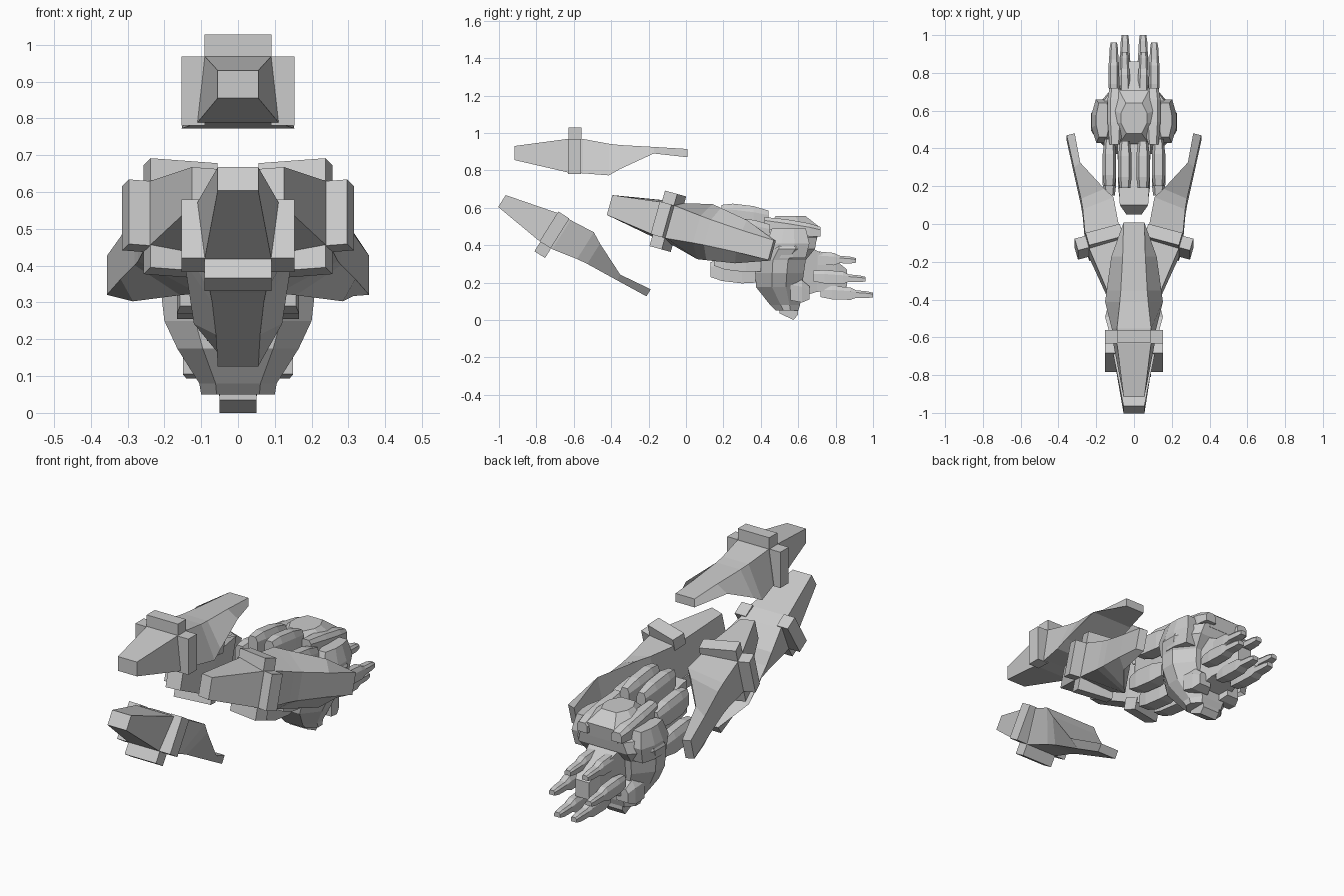
import bpy, bmesh
from mathutils import Matrix, Vector

cube = bpy.data.objects.get("Cube")
if cube:
    bpy.data.objects.remove(cube, do_unlink=True)

grey = bpy.data.materials.new("light_grey")
grey.use_nodes = True
grey.diffuse_color = (0.6, 0.6, 0.6, 1)
grey.node_tree.nodes["Principled BSDF"].inputs["Base Color"].default_value = (0.6, 0.6, 0.6, 1)


def loft(name, rings, frame=None):
    """Skin a row of matching point rings and cap both ends."""
    bm = bmesh.new()
    rows = [[bm.verts.new(p) for p in ring] for ring in rings]
    n = len(rows[0])
    for a, b in zip(rows, rows[1:]):
        for i in range(n):
            j = (i + 1) % n
            bm.faces.new((a[i], a[j], b[j], b[i]))
    bm.faces.new(rows[0])
    bm.faces.new(rows[-1])
    bmesh.ops.recalc_face_normals(bm, faces=bm.faces)
    if frame:
        bm.transform(frame)
    mesh = bpy.data.meshes.new(name)
    bm.to_mesh(mesh)
    bm.free()
    mesh.materials.append(grey)
    obj = bpy.data.objects.new(name, mesh)
    bpy.context.collection.objects.link(obj)
    return obj


def beam(name, stations, x=0, frame=None):
    """Trapezoid beam along y; station = y, top half width, bottom half width, top z, bottom z."""
    rings = [[(x - wt, y, zt), (x + wt, y, zt), (x + wb, y, zb), (x - wb, y, zb)]
             for y, wt, wb, zt, zb in stations]
    return loft(name, rings, frame)


def rod(name, x, z, stations, slope=0):
    """Bar along y with chamfered upper edges; station = y, half width, half height."""
    rings = []
    y0 = stations[0][0]
    for y, w, h in stations:
        c = z - slope * (y - y0)
        rings.append([(x + a * w, y, c + b * h) for a, b in
                      ((-.6, 1), (.6, 1), (1, .4), (1, -1), (-1, -1), (-1, .4))])
    return loft(name, rings)


def tower(name, levels, x=0):
    """Eight-sided stack along z; level = z, half width, front y, back y."""
    rings = []
    for z, w, f, b in levels:
        m, h = (f + b) / 2, (b - f) / 2
        rings.append([(x + i * w, m + j * h, z) for i, j in
                      ((-.58, -1), (.58, -1), (1, -.3), (1, .3), (.62, 1), (-.62, 1), (-1, .3), (-1, -.3))])
    return loft(name, rings)


# Four long armoured blades, each with a three-piece clamp
BLADE = [(-.925, .055, .055, .038, -.037), (-.64, .09, .11, .076, -.103),
         (-.56, .09, .118, .076, -.108), (-.42, .075, .153, .05, -.119),
         (-.36, .07, .145, .043, -.085), (-.18, .06, .12, .033, -.002),
         (0, .055, .055, .022, -.022)]


def blade(name, tip, tail, outward):
    tip, tail = Vector(tip), Vector(tail)
    fwd = (tail - tip).normalized()
    out = Vector(outward)
    out = (out - fwd * out.dot(fwd)).normalized()
    side = fwd.cross(out)
    frame = Matrix((side, fwd, out)).transposed().to_4x4()
    frame.translation = tail
    beam(name, BLADE, 0, frame)
    beam(name + "_clamp_top", [(y, .091, .091, .136, .05) for y in (-.635, -.568)], 0, frame)
    for s in (-1, 1):
        beam(name + "_clamp_side", [(y, .032, .032, .076, -.112) for y in (-.64, -.57)], s * .122, frame)


blade("upper_blade", (0, -.92, .892), (0, .008, .892), (0, 0, 1))
blade("lower_blade", (0, -.985, .637), (0, -.2, .145), (0, 0, -1))
for s, label in ((1, "left"), (-1, "right")):
    blade(label + "_blade", (s * .085, -.41, .615), (s * .335, .46, .372), (s, 0, 0))

# Core shaft reaching forward from the body
beam("core_shaft", [(.05, .04, .04, .47, .40), (.1, .075, .075, .53, .36),
                    (.3, .085, .085, .5, .32), (.5, .09, .09, .46, .28)])

# Main body, its stepped keel and its crown
tower("body_hull", [(.05, .1, .48, .6), (.08, .105, .45, .61), (.175, .165, .375, .62),
                    (.25, .2, .37, .63), (.32, .208, .37, .64), (.38, .228, .39, .69),
                    (.44, .2, .41, .7), (.46, .13, .43, .7)])
beam("keel", [(.5, .052, .05, .1, .035), (.575, .052, .05, .1, 0), (.6, .052, .05, .1, .03)])
tower("body_crown", [(.43, .15, .41, .7), (.5, .13, .43, .71), (.555, .07, .48, .64)])

for s, label in ((1, "left"), (-1, "right")):
    # Armour pods on the flanks and hood bars over the crown
    tower(label + "_shoulder", [(.33, .05, .44, .64), (.41, .06, .43, .66),
                                (.49, .035, .46, .64)], s * .165)
    rod(label + "_hood", s * .1, .52, [(.42, .03, .03), (.54, .04, .037),
                                       (.66, .04, .035), (.72, .03, .025)], .16)
    rod(label + "_rear_block", s * .09, .165, [(.56, .06, .06), (.62, .05, .06), (.66, .035, .035)], .2)
    # Petals in front of the body
    for x, z, y in ((.048, .575, .19), (.13, .5, .2), (.13, .33, .15), (.048, .27, .13)):
        rod(label + "_petal", s * x, z, [(y, .028, .04), (y + .06, .036, .054),
                                         (y + .17, .036, .054), (y + .25, .026, .04)], .12)
    # Rear fingers
    for x, z, y in ((.05, .335, .69), (.107, .235, .74), (.048, .15, .78)):
        rod(label + "_finger", s * x, z, [(y - .06, .022, .028), (y, .029, .036), (y + .1, .028, .033),
                                          (y + .13, .025, .02), (y + .19, .022, .018),
                                          (y + .22, .017, .012)], .06)

# Finger mount behind the body
beam("finger_mount", [(.6, .11, .09, .42, .12), (.7, .08, .08, .37, .15),
                      (.8, .06, .06, .32, .16), (.86, .04, .04, .27, .18)])
